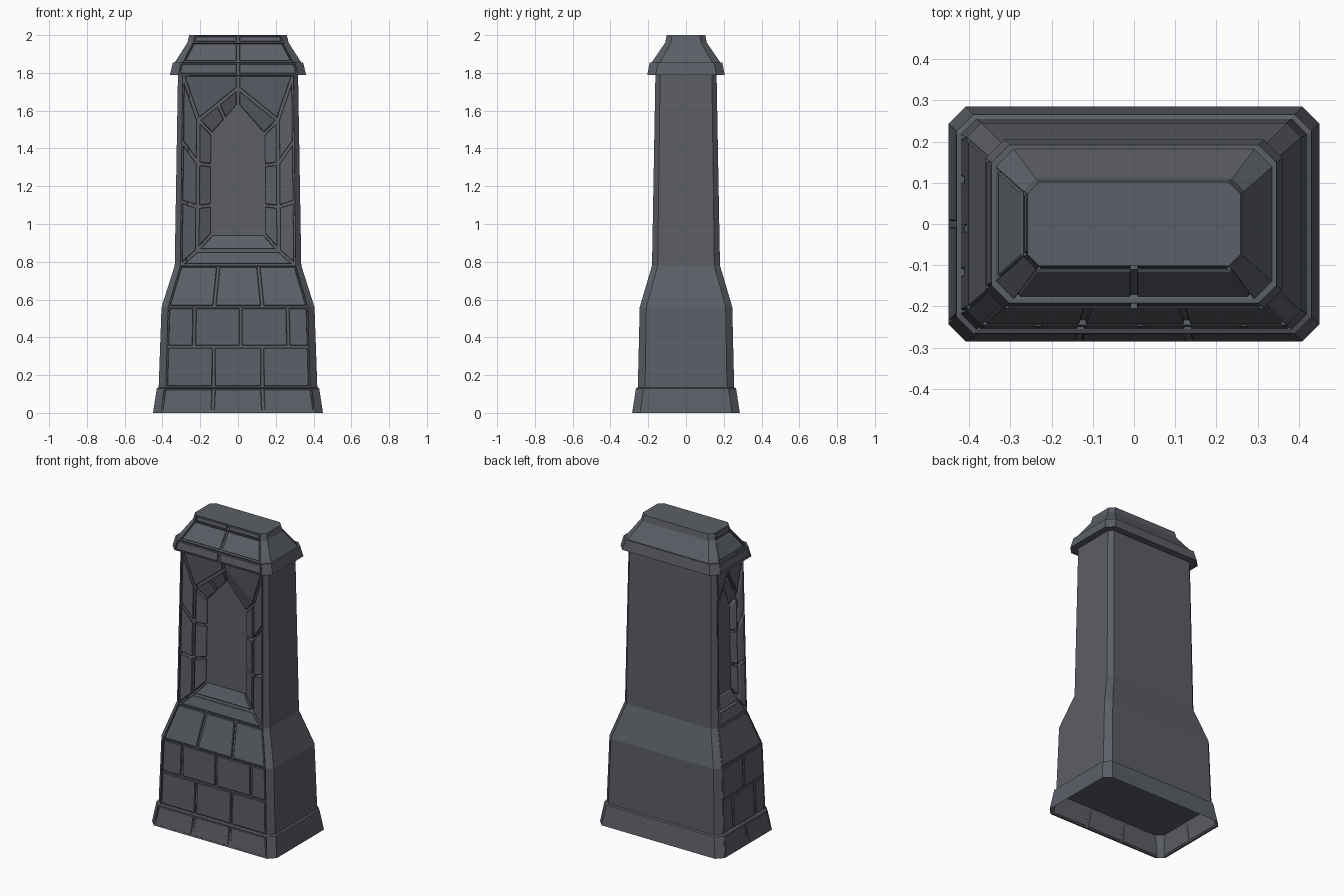
import bpy, bmesh
from mathutils import Vector

default = bpy.data.objects.get("Cube")
if default:
    bpy.data.objects.remove(default)

stone = bpy.data.materials.new("dark_grey_stone")
stone.use_nodes = True
COLOUR = (0.105, 0.113, 0.132, 1)
stone.diffuse_color = COLOUR
bsdf = stone.node_tree.nodes["Principled BSDF"]
bsdf.inputs["Base Color"].default_value = COLOUR
bsdf.inputs["Roughness"].default_value = 0.9

GROOVE, NICHE, GAP = 0.012, 0.062, 0.007

# Chamfered rectangular sections: half width, half depth, chamfer, height
inner_lip = (0.415, 0.25, 0.04, 0.13)
base = (0.45, 0.285, 0.042, 0)
base_top = (0.43, 0.265, 0.04, 0.13)
wall_low = (0.42, 0.255, 0.038, 0.135)
wall_top = (0.405, 0.245, 0.035, 0.56)
shaft_low = (0.335, 0.18, 0.03, 0.78)
shaft_top = (0.318, 0.162, 0.025, 1.79)
cap_low = (0.36, 0.205, 0.045, 1.79)
cap_edge = (0.345, 0.192, 0.043, 1.855)
cap_ledge = (0.335, 0.182, 0.043, 1.855)
cap_neck = (0.268, 0.11, 0.03, 1.96)
cap_top = (0.258, 0.102, 0.028, 2)
SECTIONS = [inner_lip, base, base_top, wall_low, wall_top, shaft_low,
            shaft_top, cap_low, cap_edge, cap_ledge, cap_neck, cap_top]
CARVED = [base, wall_low, wall_top, shaft_low, cap_low, cap_ledge, cap_neck]


def finish(bm, name):
    bmesh.ops.recalc_face_normals(bm, faces=bm.faces)
    mesh = bpy.data.meshes.new(name)
    bm.to_mesh(mesh)
    bm.free()
    mesh.materials.append(stone)
    obj = bpy.data.objects.new(name, mesh)
    bpy.context.collection.objects.link(obj)
    return obj


def ring(bm, section):
    x, y, c, z = section
    corners = [(c - x, -y), (x - c, -y), (x, c - y), (x, y - c),
               (x - c, y), (c - x, y), (-x, y - c), (-x, c - y)]
    return [bm.verts.new((px, py, z)) for px, py in corners]


# Core: stacked sections, with the front and right sides sunk for masonry
bm = bmesh.new()
rings = [ring(bm, s) for s in SECTIONS]
bm.faces.new(rings[0])
bm.faces.new(rings[-1])
shallow, deep = [], []
for section, low, high in zip(SECTIONS, rings, rings[1:]):
    for i in range(8):
        j = (i + 1) % 8
        face = bm.faces.new((low[i], low[j], high[j], high[i]))
        if section in CARVED and i in (0, 6):
            (deep if section is shaft_low else shallow).append(face)
bmesh.ops.recalc_face_normals(bm, faces=bm.faces)
for faces, depth in ((shallow, GROOVE), (deep, NICHE)):
    bmesh.ops.inset_individual(bm, faces=faces, thickness=0.0015, depth=0)
    bmesh.ops.inset_individual(bm, faces=faces, thickness=0.0005, depth=-depth)
finish(bm, "pillar_core")


class Side:
    """One carved side; block corners are (width fraction, height, depth)."""

    def __init__(self, name, front):
        self.name, self.front, self.bm = name, front, bmesh.new()

    def spans(self, section):
        x, y, c, z = section
        return (x - c, y, z) if self.front else (y - c, x, z)

    def block(self, low, high, corners, back=GROOVE):
        w0, o0, z0 = self.spans(low)
        w1, o1, z1 = self.spans(high)

        def mix(a, b, z):
            return a + (b - a) * (z - z0) / (z1 - z0)

        def place(p, depth):
            out = mix(o0, o1, p.y) - depth
            xyz = (p.x, -out, p.y) if self.front else (-out, -p.x, p.y)
            return self.bm.verts.new(xyz)

        pts = [(Vector((u * mix(w0, w1, z), z)), d) for u, z, d in corners]
        area = sum(a[0].cross(b[0]) for a, b in zip(pts, pts[1:] + pts[:1]))
        if area < 0:
            pts.reverse()
        # Shrink the outline so that a groove stays open around the block
        top, bottom = [], []
        for k, (p, d) in enumerate(pts):
            before = (p - pts[k - 1][0]).normalized()
            after = (pts[(k + 1) % len(pts)][0] - p).normalized()
            n1, n2 = Vector((-before.y, before.x)), Vector((-after.y, after.x))
            q = p + (n1 + n2) * GAP / (1 + n1.dot(n2))
            top.append(place(q, d))
            bottom.append(place(q, back + 0.002))
        self.bm.faces.new(top)
        self.bm.faces.new(bottom[::-1])
        for k in range(len(top)):
            self.bm.faces.new((top[k - 1], bottom[k - 1], bottom[k], top[k]))

    def course(self, low, high, joints, z0=None, z1=None):
        z0 = low[3] if z0 is None else z0
        z1 = high[3] if z1 is None else z1
        edges = [-1] + joints + [1]
        for a, b in zip(edges, edges[1:]):
            self.block(low, high, [(a, z0, 0), (b, z0, 0), (b, z1, 0), (a, z1, 0)])

    def niche(self):
        def stone_block(*corners):
            self.block(shaft_low, shaft_top, corners, NICHE)

        lo, hi = shaft_low[3], shaft_top[3]
        outer = [(1, z, 0) for z in (lo, 1.12, 1.44, hi)]
        mid = [(0.71, z, 0.018) for z in (0.86, 1.09, 1.32, 1.55)]
        rim = [(0.71, z, 0.022) for z in (0.86, 1.09, 1.32, 1.55)]
        inner = [(0.46, z, 0.05) for z in (0.945, 1.1, 1.31, 1.475)]
        peak, rim_peak, inner_peak = (0, 1.72, 0.018), (0, 1.72, 0.022), (0, 1.63, 0.05)

        def flip(p):
            return (-p[0], p[1], p[2])

        def halfway(a, b):
            return tuple((m + n) / 2 for m, n in zip(a, b))

        for side in (lambda p: p, flip):
            # Surround and jamb stones
            for k in range(3):
                stone_block(*map(side, (outer[k], outer[k + 1], mid[k + 1], mid[k])))
                stone_block(*map(side, (rim[k], rim[k + 1], inner[k + 1], inner[k])))
            stone_block(*map(side, (outer[3], (0, hi, 0), peak, mid[3])))
        # Pointed arch: one stone on one side, two on the other
        stone_block(rim[3], rim_peak, inner_peak, inner[3])
        a, b = flip(rim[3]), flip(inner[3])
        ha, hb = halfway(a, rim_peak), halfway(b, inner_peak)
        stone_block(a, ha, hb, b)
        stone_block(ha, rim_peak, inner_peak, hb)
        # Sloping sill
        stone_block(outer[0], mid[0], flip(mid[0]), flip(outer[0]))
        stone_block(rim[0], inner[0], flip(inner[0]), flip(rim[0]))

    def build(self, plinth, lower, upper, slope, cap):
        self.course(base, base_top, plinth)
        self.course(wall_low, wall_top, lower, z1=0.35)
        self.course(wall_low, wall_top, upper, z0=0.35)
        self.course(wall_top, shaft_low, slope)
        self.niche()
        self.course(cap_low, cap_edge, cap)
        self.course(cap_ledge, cap_neck, cap)
        self.course(cap_neck, cap_top, cap)
        obj = finish(self.bm, self.name)
        bevel = obj.modifiers.new("worn_edges", "BEVEL")
        bevel.width = 0.003
        bevel.segments = 1
        bevel.limit_method = "ANGLE"


Side("front_masonry", True).build(
    [-0.33, 0.33], [-0.34, 0.34], [-0.62, 0.04, 0.71], [-0.34, 0.35], [0])
Side("right_masonry", False).build([0], [-0.5, 0.54], [0.05], [], [])
